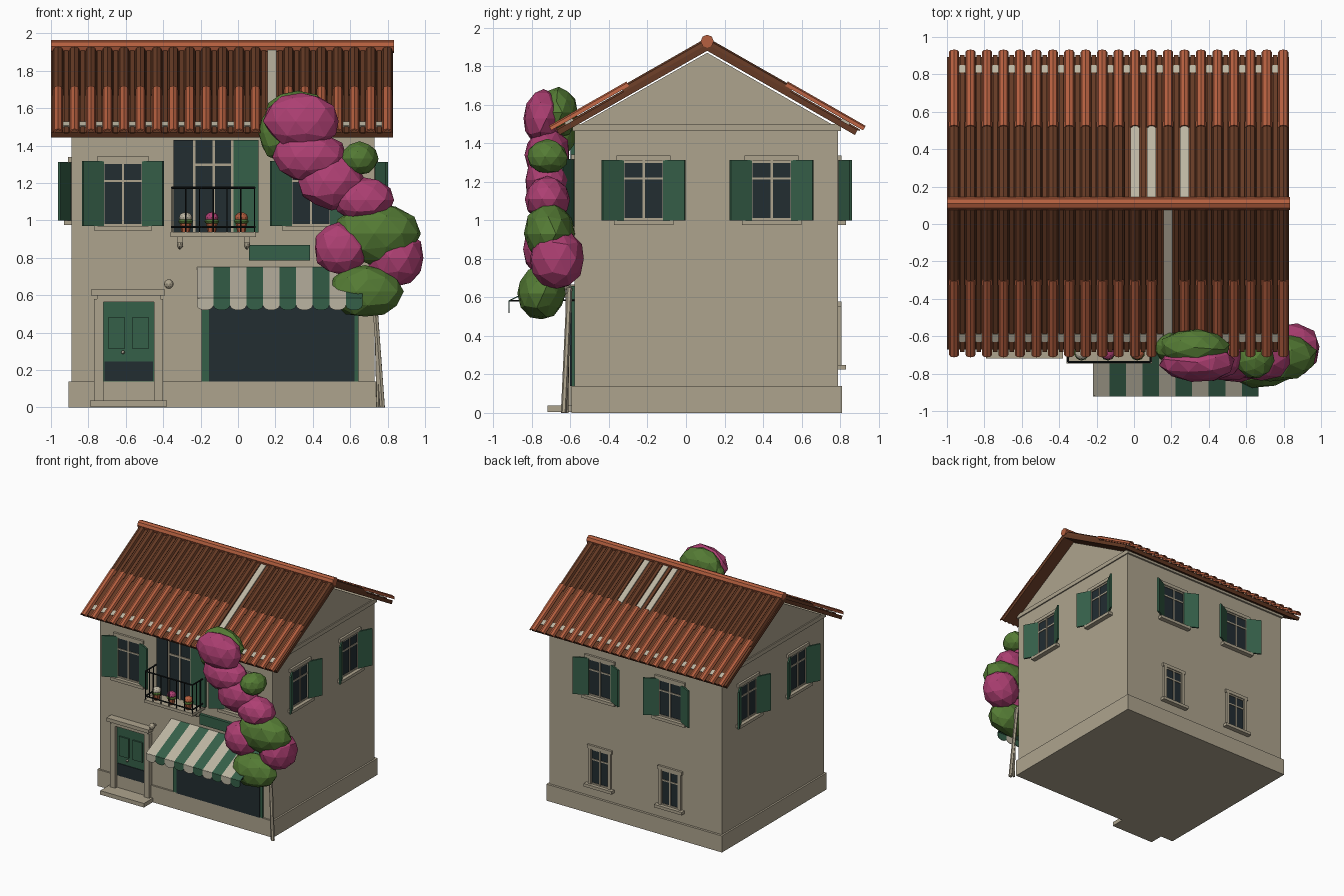
import bpy, bmesh, math, random
from mathutils import Matrix, Vector

random.seed(4)
if "Cube" in bpy.data.objects:
    bpy.data.objects.remove(bpy.data.objects["Cube"])

COLOURS = {
    "plaster": (0.42, 0.37, 0.27), "cream": (0.50, 0.46, 0.36),
    "terracotta": (0.46, 0.115, 0.05), "dark_tile": (0.13, 0.042, 0.018),
    "shutter_green": (0.036, 0.115, 0.066), "dark_glass": (0.016, 0.026, 0.031),
    "iron": (0.007, 0.009, 0.009), "blossom": (0.42, 0.05, 0.17),
    "leaf": (0.09, 0.20, 0.035),
}
MATS = {}
for key, rgb in COLOURS.items():
    m = bpy.data.materials.new(key)
    m.use_nodes = True
    m.diffuse_color = (*rgb, 1)
    bsdf = m.node_tree.nodes["Principled BSDF"]
    bsdf.inputs["Base Color"].default_value = (*rgb, 1)
    bsdf.inputs["Roughness"].default_value = 0.8
    MATS[key] = m

PARTS = {}
I4 = Matrix.Identity(4)


def part(name, mat):
    return PARTS.setdefault(name, (bmesh.new(), mat))[0]


def box(name, mat, x, y, z, M=I4):
    """Box from (low, high) ranges."""
    c = [(a + b) / 2 for a, b in (x, y, z)]
    s = [abs(b - a) for a, b in (x, y, z)]
    bmesh.ops.create_cube(part(name, mat), size=1,
                          matrix=M @ Matrix.Translation(c) @ Matrix.Diagonal((*s, 1)))


def prism(name, mat, pts, depth, M=I4):
    """Outline in local xz, pushed along local y."""
    bm = part(name, mat)
    a = [bm.verts.new(M @ Vector((x, 0, z))) for x, z in pts]
    b = [bm.verts.new(M @ Vector((x, depth, z))) for x, z in pts]
    bm.faces.new(a)
    bm.faces.new(b[::-1])
    for i in range(len(a)):
        j = (i + 1) % len(a)
        bm.faces.new((a[j], a[i], b[i], b[j]))


def tube(name, mat, p, q, r1, r2=None, sides=8):
    p, q = Vector(p), Vector(q)
    M = Matrix.Translation((p + q) / 2) @ (q - p).to_track_quat('Z', 'Y').to_matrix().to_4x4()
    bmesh.ops.create_cone(part(name, mat), cap_ends=True, segments=sides, radius1=r1,
                          radius2=r1 if r2 is None else r2, depth=(q - p).length, matrix=M)


def ball(name, mat, c, r, sub=2, rough=0.0):
    turn = Matrix.Rotation(random.random() * 6, 4, 'Z')
    out = bmesh.ops.create_icosphere(part(name, mat), subdivisions=sub, radius=1, matrix=turn)
    for v in out["verts"]:
        k = 1 + random.uniform(-rough, rough)
        v.co = Vector(c) + Vector(v.co[i] * r[i] * k for i in range(3))


def frame(origin, ex, ey, ez):
    M = Matrix((ex, ey, ez)).transposed().to_4x4()
    M.translation = origin
    return M


def along_x(x):
    return frame((x, 0, 0), (0, 1, 0), (1, 0, 0), (0, 0, 1))


# Walls, plinth and cornice
prism("walls", "plaster", [(-.58, 0), (.79, 0), (.79, 1.48), (.11, 1.87), (-.58, 1.48)],
      1.62, along_x(-.89))
box("plinth", "plaster", (-.905, .745), (-.595, .81), (0, .14))
box("cornice", "plaster", (-.90, .74), (-.59, .805), (1.465, 1.5))

# Roof: deck slabs, two rows of barrel tiles on each slope, ridge tile
PITCH, FIRST, COUNT = .088, -.962, 21
tilt = math.atan(.57)


def arch(r, t=.008):
    angles = [math.pi * i / 4 for i in range(5)]
    ring = [(r * math.cos(a), r * math.sin(a)) for a in angles]
    return ring + [(x * (r - t) / r, z * (r - t) / r) for x, z in ring[::-1]]


for s, missing_top, missing_low in ((-1, (13,), (13,)), (1, (11, 12, 14), ())):
    d = Vector((0, s * math.cos(tilt), -math.sin(tilt)))
    n = Vector((0, s * math.sin(tilt), math.cos(tilt)))
    R = frame((0, .11, 1.915), (1, 0, 0), d, n)
    box("roof_deck", "dark_tile", (-1, .83), (0, .9), (-.03, 0), R)
    for k in range(COUNT):
        x = FIRST + PITCH * k
        if k in missing_top:
            end = .88 if k in missing_low else .47
            box("bare_lath", "cream", (x - .024, x + .024), (.02, end), (0, .009), R)
        else:
            prism("upper_tiles", "dark_tile", arch(.03), .5,
                  R @ Matrix.Translation((x, 0, 0)))
        if k not in missing_low:
            prism("lower_tiles", "terracotta", arch(.027), .465,
                  R @ Matrix.Translation((x, .46, .012)))
        if k < COUNT - 1:
            mid = x + PITCH / 2
            box("pan_tiles", "dark_tile", (mid - .012, mid + .012), (0, .91), (0, .008), R)
            box("eave_lath", "cream", (mid - .018, mid + .018), (.80, .845), (0, .012), R)
tube("ridge_tile", "terracotta", (-1, .11, 1.93), (.835, .11, 1.93), .034)

# Wall frames: local x runs along the wall, local -y points outward
def wall(x, y, deg):
    return Matrix.Translation((x, y, 0)) @ Matrix.Rotation(math.radians(deg), 4, 'Z')


FRONT, RIGHT = wall(0, -.58, 0), wall(.73, 0, 90)
BACK, LEFT = wall(0, .79, 180), wall(-.89, 0, -90)


def window(W, c, z0, z1, half=.105, shutters=True):
    box("window_glass", "dark_glass", (c - half, c + half), (-.005, .01), (z0, z1), W)
    for x in (c - half, c, c + half):
        box("window_bars", "plaster", (x - .006, x + .006), (-.012, .01), (z0, z1), W)
    for z in (z0 + .006, z0 + (z1 - z0) * .7, z1 - .006):
        box("window_bars", "plaster", (c - half, c + half), (-.01, .01), (z - .006, z + .006), W)
    box("window_lintels", "plaster", (c - half - .035, c + half + .035), (-.018, .01),
        (z1, z1 + .028), W)
    box("window_sills", "plaster", (c - half - .05, c + half + .05), (-.04, .01),
        (z0 - .025, z0), W)
    for s in (-1, 1):
        if shutters:
            H = W @ Matrix.Translation((c + s * half, -.006, 0)) @ \
                Matrix.Rotation(-s * math.radians(28), 4, 'Z')
            box("shutters", "shutter_green", (0, s * .125), (-.008, .006), (z0, z1 + .003), H)
        else:
            box("window_jambs", "plaster", (c + s * half, c + s * (half + .025)),
                (-.018, .01), (z0, z1), W)


for c in (-.615, .39):
    window(FRONT, c, .97, 1.315)
for c in (-.22, .445):
    window(RIGHT, c, 1.0, 1.31)
    window(LEFT, -c, 1.0, 1.31)
for c in (-.25, .41):
    window(BACK, c, 1.0, 1.31)
    window(BACK, c, .25, .55, .08, False)

# Balcony door with open leaves
box("balcony_door_glass", "dark_glass", (-.235, -.03), (-.586, -.57), (.93, 1.43))
for x in (-.235, -.13, -.03):
    box("balcony_door_bars", "plaster", (x - .007, x + .007), (-.594, -.57), (.93, 1.43))
box("balcony_door_bars", "plaster", (-.235, -.03), (-.593, -.57), (1.29, 1.305))
box("balcony_leaf_left", "dark_glass", (-.345, -.24), (-.60, -.58), (.935, 1.43))
box("balcony_leaf_right", "shutter_green", (-.025, .11), (-.60, -.58), (.935, 1.43))

# Balcony slab, brackets and iron railing
box("balcony_slab", "plaster", (-.36, .095), (-.745, -.57), (.912, .937))
for x in (-.31, .048):
    box("balcony_brackets", "plaster", (x - .015, x + .015), (-.68, -.57), (.88, .915))
    ball("bracket_ends", "plaster", (x, -.61, .875), (.017, .03, .03))
X0, X1, Y0, Y1 = -.353, .088, -.738, -.58
for z in (.965, 1.175):
    tube("railing", "iron", (X0, Y0, z), (X1, Y0, z), .006)
    for x in (X0, X1):
        tube("railing", "iron", (x, Y0, z), (x, Y1, z), .006)
for i in range(7):
    x = X0 + (X1 - X0) * i / 6
    tube("railing", "iron", (x, Y0, .93), (x, Y0, 1.175), .004, sides=6)
for x in (X0, X1):
    for y in (-.685, -.632):
        tube("railing", "iron", (x, y, .93), (x, y, 1.175), .004, sides=6)

# Flower pots
for x, colour in ((-.28, "cream"), (-.14, "blossom"), (.018, "terracotta")):
    tube("flower_pots", "terracotta", (x, -.69, .937), (x, -.69, .99), .022, .032)
    ball("pot_leaves", "leaf", (x, -.69, .995), (.04, .04, .018))
    ball("pot_flowers_" + colour, colour, (x, -.69, 1.015), (.036, .036, .03))

# Front door, surround, step and lamp
box("front_door", "shutter_green", (-.725, -.445), (-.592, -.57), (.13, .575))
box("door_kick_plate", "dark_glass", (-.715, -.455), (-.598, -.59), (.142, .245))
for x in (-.65, -.522):
    box("door_panels", "shutter_green", (x - .045, x + .045), (-.604, -.59), (.315, .48))
ball("door_knob", "cream", (-.615, -.606, .295), (.01, .01, .01))
for x in (-.745, -.425):
    box("door_surround", "plaster", (x - .025, x + .025), (-.62, -.57), (.03, .58))
box("door_surround", "plaster", (-.755, -.415), (-.62, -.57), (.565, .60))
box("door_hood", "plaster", (-.785, -.39), (-.645, -.57), (.60, .63))
box("door_step", "plaster", (-.79, -.38), (-.72, -.57), (.004, .038))
tube("lamp_arm", "plaster", (-.37, -.57, .655), (-.37, -.62, .66), .01)
ball("lamp", "plaster", (-.37, -.625, .66), (.026, .026, .026))

# Shop window and sign
box("shop_frame", "shutter_green", (-.195, .645), (-.594, -.57), (.138, .66))
box("shop_glass", "dark_glass", (-.155, .622), (-.602, -.59), (.14, .60))
box("sign_board", "shutter_green", (.06, .385), (-.605, -.57), (.785, .87))

# Striped awning with scalloped valance
WIDTH = .0885
for i in range(10):
    x = -.22 + WIDTH * i
    name, mat = (("awning_green", "shutter_green") if i % 2 else ("awning_cream", "cream"))
    prism(name, mat, [(-.58, .75), (-.92, .585), (-.92, .579), (-.58, .744)], WIDTH, along_x(x))
    scallop = [(WIDTH * (.5 + .5 * math.cos(a)), .545 - .025 * math.sin(a))
               for a in (math.pi * j / 6 for j in range(7))]
    prism(name, mat, [(0, .583), (WIDTH, .583)] + scallop, .005,
          Matrix.Translation((x, -.922, 0)))
for x in (-.21, .655):
    tube("awning_arms", "iron", (x, -.58, .585), (x, -.92, .582), .004, sides=6)

# Climbing plant: leaning trunks and clumps
tube("trunk", "plaster", (.772, -.635, 0), (.725, -.605, .65), .015, sides=6)
tube("trunk", "plaster", (.75, -.62, 0), (.735, -.615, .62), .01, sides=6)
CLUMPS = (
    ("leaf", (.32, -.66, 1.56), (.19, .10, .13)), ("blossom", (.34, -.74, 1.53), (.20, .11, .15)),
    ("leaf", (.20, -.66, 1.47), (.09, .09, .14)), ("blossom", (.39, -.72, 1.34), (.20, .12, .14)),
    ("leaf", (.65, -.72, 1.33), (.10, .11, .09)), ("blossom", (.50, -.72, 1.21), (.18, .12, .15)),
    ("blossom", (.67, -.72, 1.11), (.17, .12, .12)), ("leaf", (.74, -.71, .93), (.24, .13, .17)),
    ("blossom", (.55, -.73, .85), (.145, .12, .14)), ("blossom", (.84, -.67, .80), (.16, .14, .16)),
    ("leaf", (.68, -.75, .62), (.20, .125, .14)),
)
for colour, c, r in CLUMPS:
    ball("climber_" + colour, colour, c, r, 2, .05)

# Turn the gathered parts into objects
for name, (bm, mat) in PARTS.items():
    bmesh.ops.recalc_face_normals(bm, faces=bm.faces)
    mesh = bpy.data.meshes.new(name)
    bm.to_mesh(mesh)
    bm.free()
    mesh.materials.append(MATS[mat])
    bpy.context.collection.objects.link(bpy.data.objects.new(name, mesh))
